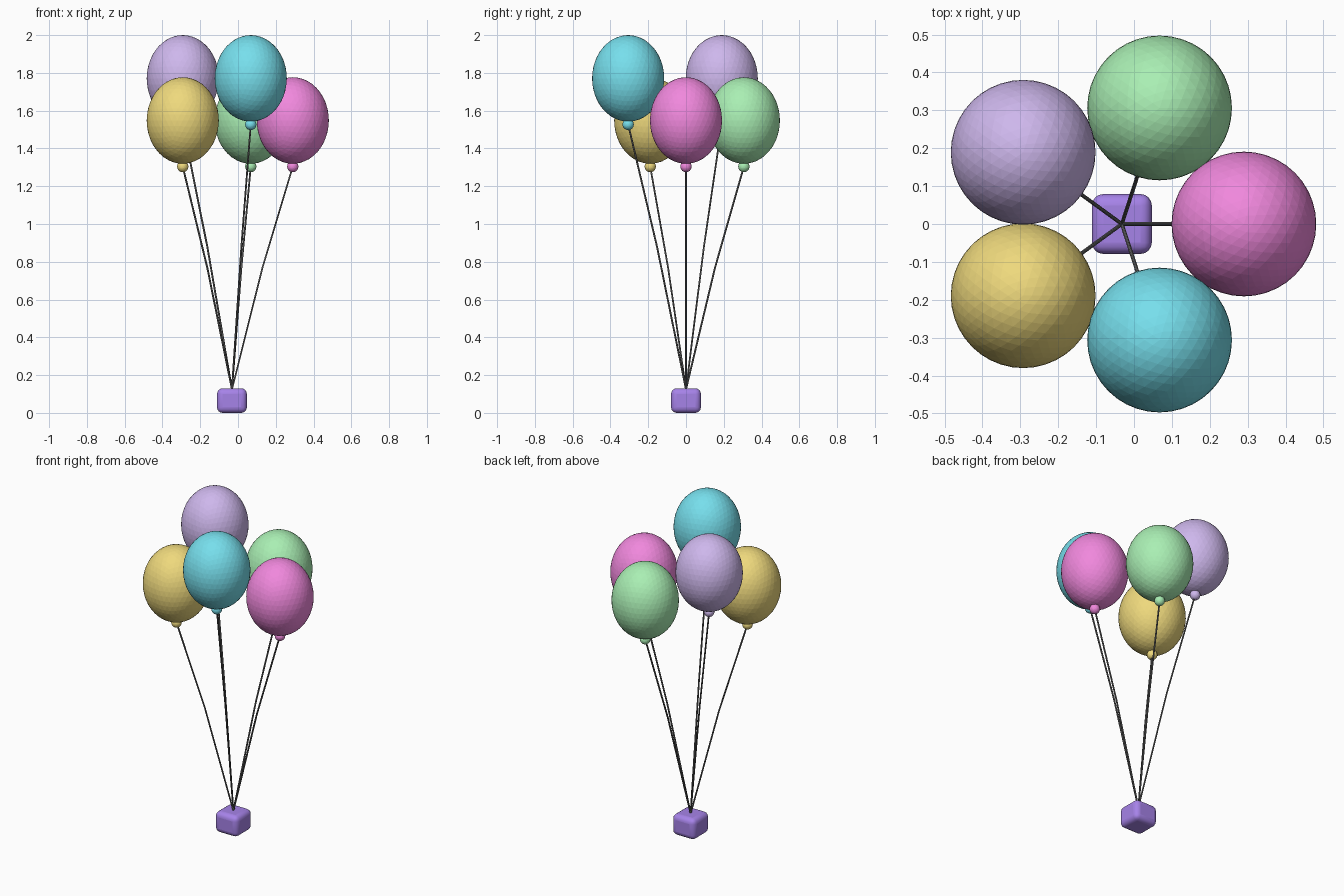
import bpy
from math import cos, sin, radians

if "Cube" in bpy.data.objects:
    bpy.data.objects.remove(bpy.data.objects["Cube"])

CX = -0.032          # axis of the bunch
RING = 0.322         # distance of balloons from the axis


def material(name, rgb):
    m = bpy.data.materials.new(name)
    m.diffuse_color = [(c / 255) ** 2.2 for c in rgb] + [1]
    m.use_nodes = True
    m.node_tree.nodes["Principled BSDF"].inputs["Base Color"].default_value = m.diffuse_color
    return m


def ball(name, loc, scale, subdiv, mat):
    bpy.ops.mesh.primitive_ico_sphere_add(subdivisions=subdiv, radius=1, location=loc)
    ob = bpy.context.object
    ob.name = name
    ob.scale = scale
    bpy.ops.object.transform_apply(location=False, rotation=False, scale=True)
    ob.data.materials.append(mat)
    return ob


def string(name, points, mat):
    cu = bpy.data.curves.new(name, 'CURVE')
    cu.dimensions = '3D'
    cu.bevel_depth = 0.005
    cu.bevel_resolution = 1
    cu.use_fill_caps = True
    sp = cu.splines.new('POLY')
    sp.points.add(len(points) - 1)
    for p, co in zip(sp.points, points):
        p.co = (*co, 1)
    cu.materials.append(mat)
    ob = bpy.data.objects.new(name, cu)
    bpy.context.collection.objects.link(ob)


# Rounded weight at the bottom
bpy.ops.mesh.primitive_cube_add(size=1, location=(CX, 0, 0.065))
weight = bpy.context.object
weight.name = "weight"
weight.scale = (0.158, 0.158, 0.13)
bpy.ops.object.transform_apply(location=False, rotation=False, scale=True)
bev = weight.modifiers.new("round", 'BEVEL')
bev.width = 0.03
bev.segments = 4
weight.data.materials.append(material("weight_purple", (165, 130, 232)))
bpy.ops.object.shade_smooth_by_angle()

# Balloons, each with a knot and a bent string
cord = material("cord", (95, 95, 95))
balloons = [("pink", (240, 135, 220), 1.548), ("green", (168, 238, 178), 1.548),
            ("lavender", (205, 182, 236), 1.771), ("yellow", (238, 216, 124), 1.548),
            ("cyan", (118, 222, 236), 1.771)]
for i, (name, rgb, z) in enumerate(balloons):
    a = radians(72 * i)
    dx, dy = RING * cos(a), RING * sin(a)
    x, y = CX + dx, dy
    mat = material(name, rgb)
    ball(name + "_balloon", (x, y, z), (0.191, 0.191, 0.229), 4, mat)
    knot_z = z - 0.244
    ball(name + "_knot", (x, y, knot_z), (0.03, 0.03, 0.03), 3, mat)
    string(name + "_string",
           [(CX, 0, 0.125), (CX + dx / 2, dy / 2, (0.13 + knot_z) / 2 + 0.05), (x, y, knot_z)],
           cord)
